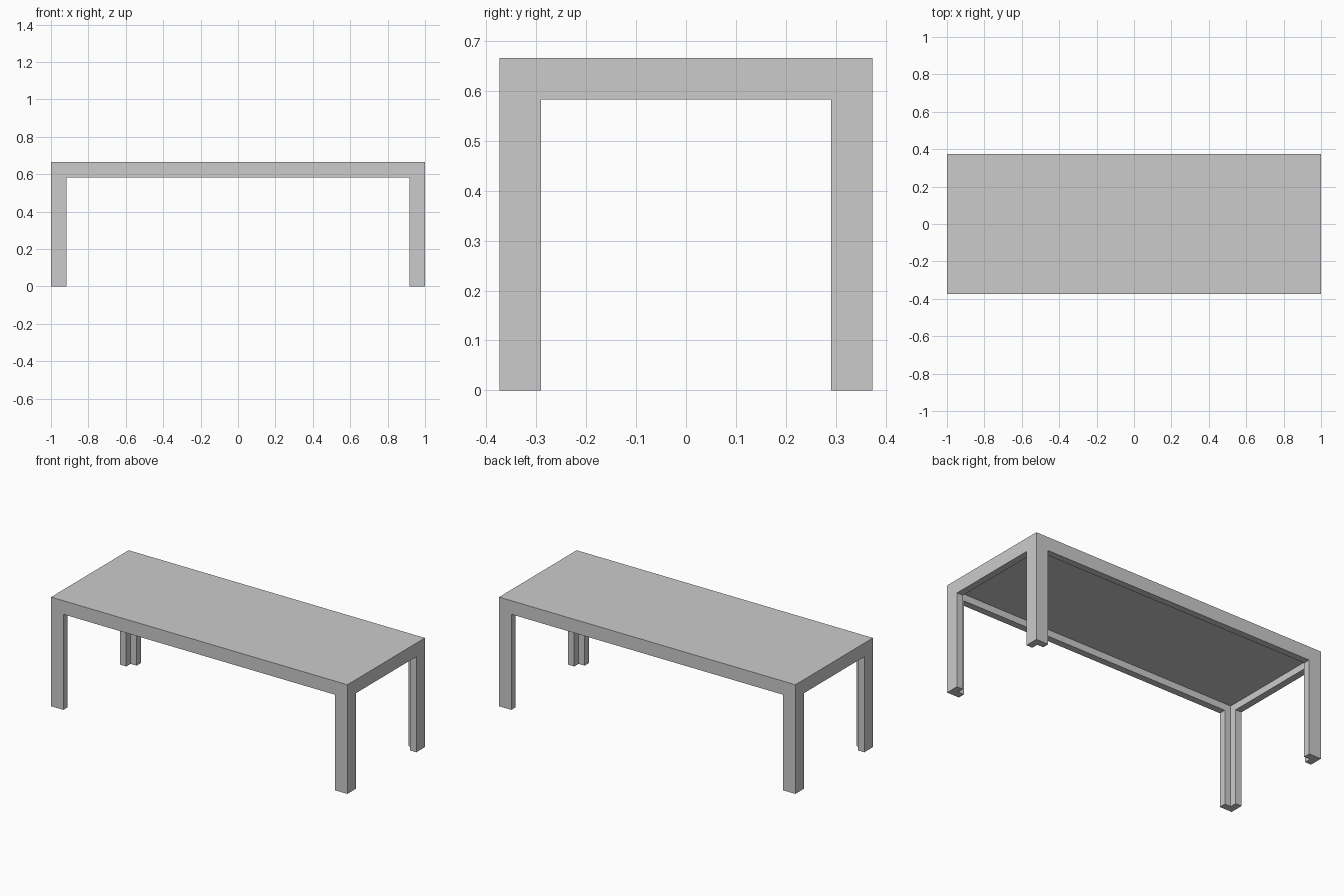
import bpy

if "Cube" in bpy.data.objects:
    bpy.data.objects.remove(bpy.data.objects["Cube"])

HX, HY, H = 1.0, 0.374, 0.666   # half length, half width, height
LEG = 0.083                     # leg width and apron height
WALL = LEG / 2                  # thickness of top, apron and leg flanges
BELOW = -0.2                    # cutters reach below the feet


def box(name, hx, hy, z0, z1):
    bpy.ops.mesh.primitive_cube_add(size=2, location=(0, 0, 0))
    ob = bpy.context.object
    ob.name = name
    for v in ob.data.vertices:
        v.co = (v.co.x * hx, v.co.y * hy, z1 if v.co.z > 0 else z0)
    return ob


def cut(target, cutter):
    mod = target.modifiers.new(cutter.name, 'BOOLEAN')
    mod.operation = 'DIFFERENCE'
    mod.solver = 'EXACT'
    mod.object = cutter
    bpy.context.view_layer.objects.active = target
    bpy.ops.object.modifier_apply(modifier=mod.name)
    bpy.data.objects.remove(cutter)


# solid block that becomes the top, apron and legs in one piece
table = box("table", HX, HY, 0, H)

# hollow underside: leaves a thin top and thin walls
cut(table, box("underside_cutter", HX - WALL, HY - WALL, BELOW, H - WALL))

# openings between the legs: leave the apron and four L-section legs
cut(table, box("end_opening_cutter", HX + 0.2, HY - LEG, BELOW, H - LEG))
cut(table, box("side_opening_cutter", HX - LEG, HY + 0.2, BELOW, H - LEG))
